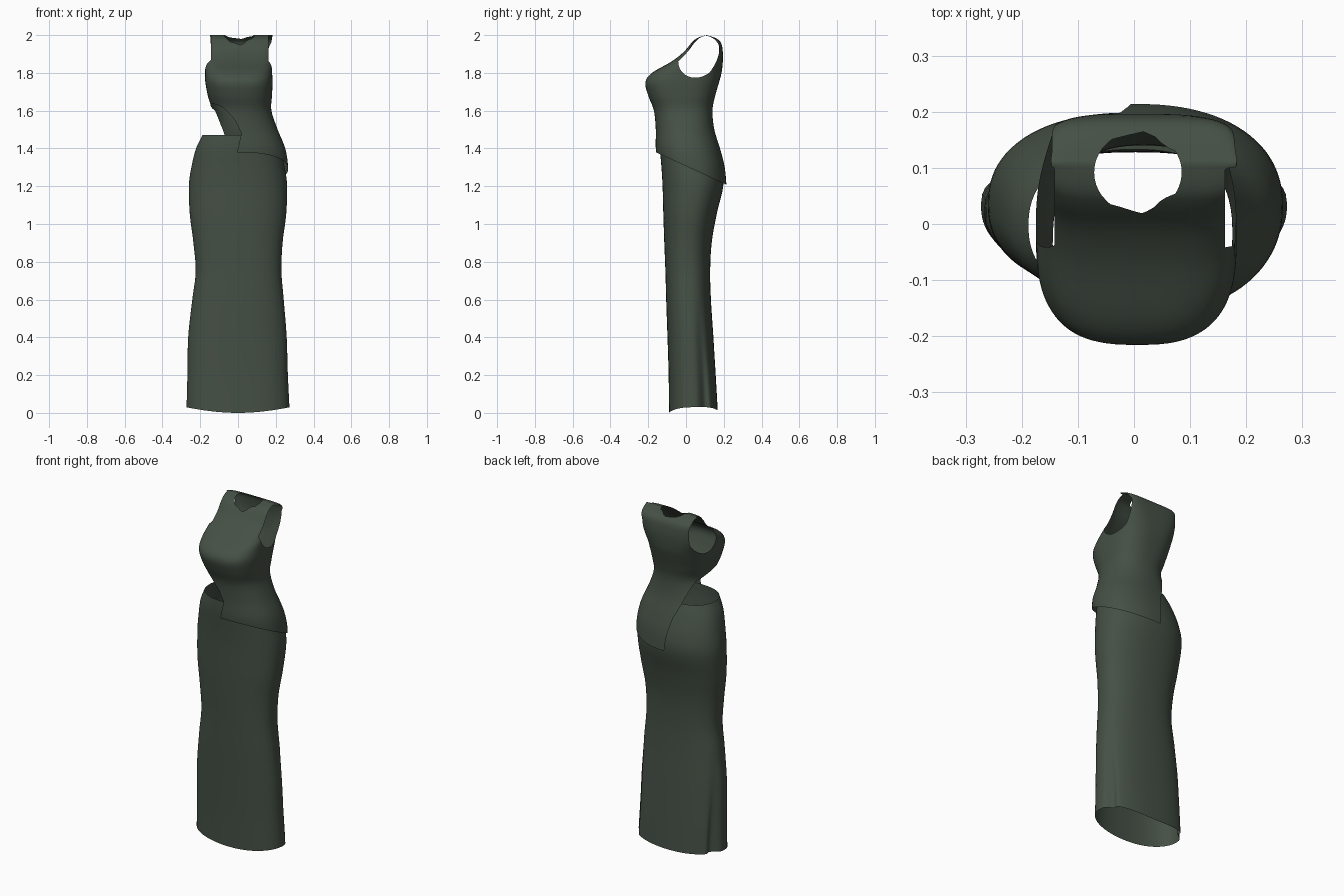
import bpy, bmesh, math

SEGMENTS = 96
STEPS = 5

if "Cube" in bpy.data.objects:
    bpy.data.objects.remove(bpy.data.objects["Cube"], do_unlink=True)

fabric = bpy.data.materials.new("dark_green_fabric")
fabric.use_nodes = True
GREEN = (0.06, 0.08, 0.06, 1)
fabric.diffuse_color = GREEN
bsdf = next(n for n in fabric.node_tree.nodes if n.type == "BSDF_PRINCIPLED")
bsdf.inputs["Base Color"].default_value = GREEN
bsdf.inputs["Roughness"].default_value = 0.8


def smooth_rows(rows):
    """Catmull-Rom interpolation between the cross-section rows."""
    out = []
    for i in range(len(rows) - 1):
        a, b, c, d = (rows[min(max(i + k, 0), len(rows) - 1)] for k in (-1, 0, 1, 2))
        for s in range(STEPS):
            t = s / STEPS
            out.append([q + t * ((r - p) / 2 + t * ((p - 2.5 * q + 2 * r - w / 2)
                        + t * (1.5 * (q - r) + (w - p) / 2)))
                        for p, q, r, w in zip(a, b, c, d)])
    out.append(list(rows[-1]))
    return out


def signed_power(value, power):
    return math.copysign(abs(value) ** power, value)


def loft(rows, shape=None):
    """Tube of rounded sections: z, centre x, half width, front y, back y, squareness."""
    bm = bmesh.new()
    rings = []
    for z, cx, half, front, back, square in smooth_rows(rows):
        ring = []
        for k in range(SEGMENTS):
            angle = math.tau * k / SEGMENTS
            x = cx + half * signed_power(math.cos(angle), 2 / square)
            y = (front + back) / 2 + (back - front) / 2 * signed_power(math.sin(angle), 2 / square)
            point = (x, y, z)
            ring.append(bm.verts.new(shape(point, angle) if shape else point))
        rings.append(ring)
    for low, high in zip(rings, rings[1:]):
        for k in range(SEGMENTS):
            n = (k + 1) % SEGMENTS
            bm.faces.new((low[k], low[n], high[n], high[k]))
    bmesh.ops.remove_doubles(bm, verts=bm.verts, dist=0.0002)
    return bm


def clip(bm, keep):
    """Cut the surface along keep(point) = 0 and drop the negative side."""
    value = {v: keep(*v.co) for v in bm.verts}
    seam = []
    for e in list(bm.edges):
        a, b = e.verts
        fa, fb = value[a], value[b]
        if (fa < 0) != (fb < 0):
            seam.append(bmesh.utils.edge_split(e, a, fa / (fa - fb))[1])
    bmesh.ops.connect_verts(bm, verts=seam)
    bmesh.ops.delete(bm, geom=[v for v, f in value.items() if f < 0], context="VERTS")
    bmesh.ops.remove_doubles(bm, verts=bm.verts, dist=0.0003)


def finish(bm, name):
    bmesh.ops.recalc_face_normals(bm, faces=bm.faces)
    for f in bm.faces:
        f.smooth = True
    mesh = bpy.data.meshes.new(name)
    bm.to_mesh(mesh)
    bm.free()
    mesh.materials.append(fabric)
    obj = bpy.data.objects.new(name, mesh)
    bpy.context.collection.objects.link(obj)


def along(table, z):
    """Piecewise linear lookup of x by height."""
    for (z0, x0), (z1, x1) in zip(table, table[1:]):
        if z <= z1:
            return x0 + (x1 - x0) * max(0, z - z0) / (z1 - z0)
    return table[-1][1]


# Skirt: long tube with a wavy hem and a soft fold at each lower side
def skirt_shape(point, angle):
    x, y, z = point
    low = max(0, 1 - z / 0.6)
    side = math.atan2(math.sin(angle), abs(math.cos(angle)))
    x *= 1 - 0.13 * low * math.exp(-((side - 0.4) / 0.2) ** 2)
    z += max(0, 1 - z / 0.3) * 0.03 * abs(math.cos(angle)) ** 1.5
    if y > 0:
        z += max(0, 1 - z / 0.3) * 0.012 * max(0, math.sin(angle))
    return x, y, z


skirt = loft([
    (0.0, 0, 0.273, -0.09, 0.168, 2.5),
    (0.2, -0.002, 0.266, -0.092, 0.157, 2.5),
    (0.4, -0.003, 0.261, -0.098, 0.145, 2.4),
    (0.6, 0, 0.242, -0.105, 0.132, 2.4),
    (0.75, 0.003, 0.227, -0.109, 0.128, 2.4),
    (0.9, 0, 0.236, -0.115, 0.136, 2.3),
    (1.05, 0, 0.255, -0.12, 0.162, 2.3),
    (1.2, 0, 0.26, -0.124, 0.197, 2.3),
    (1.3, 0, 0.247, -0.13, 0.19, 2.3),
    (1.4, 0, 0.222, -0.138, 0.16, 2.3),
    (1.47, 0, 0.188, -0.138, 0.133, 2.3),
], skirt_shape)
finish(skirt, "skirt")

# Bodice: fitted tube that closes along the shoulder line
bodice = loft([
    (1.18, 0.0, 0.262, -0.142, 0.216, 2.3),
    (1.3, 0.005, 0.26, -0.148, 0.205, 2.3),
    (1.4, 0.01, 0.24, -0.16, 0.18, 2.3),
    (1.5, 0.013, 0.197, -0.16, 0.15, 2.3),
    (1.6, 0.017, 0.16, -0.17, 0.14, 2.4),
    (1.68, 0.01, 0.17, -0.2, 0.155, 2.6),
    (1.75, 0.005, 0.178, -0.215, 0.175, 2.8),
    (1.8, 0.003, 0.178, -0.18, 0.188, 3),
    (1.86, 0.005, 0.178, -0.077, 0.195, 3.5),
    (1.91, 0.01, 0.175, -0.013, 0.195, 4),
    (1.96, 0.015, 0.17, 0.03, 0.185, 5),
    (1.985, 0.017, 0.168, 0.06, 0.155, 5),
    (2.0, 0.018, 0.165, 0.108, 0.108, 5),
])

# Slanted hem
clip(bodice, lambda x, y, z: z - (1.38 - (y + 0.16) * 0.46))

# Open waist on the right side
FRONT_EDGE = [(1.38, -0.005), (1.48, 0.018), (1.545, -0.012), (1.61, -0.07), (1.65, -0.14), (1.7, -0.3)]
BACK_EDGE = [(1.2, -0.005), (1.28, -0.012), (1.4, -0.04), (1.5, -0.085), (1.6, -0.14), (1.67, -0.3)]


def waist_opening(x, y, z):
    w = min(1, max(0, (y + 0.15) / 0.3))
    return x - (1 - w) * along(FRONT_EDGE, z) - w * along(BACK_EDGE, z)


clip(bodice, waist_opening)


# Armholes: tilted ovals through both sides, leaving the shoulder straps
def armhole(x, y, z):
    u = (y - 0.07 + z - 1.886) / math.sqrt(2)
    v = (y - 0.07 - z + 1.886) / math.sqrt(2)
    oval = math.hypot(u / 0.122, v / 0.1) - 1
    return max(oval * 0.1, 0.152 - abs(x - 0.01))


clip(bodice, armhole)

# Round neckline
clip(bodice, lambda x, y, z: max(math.hypot((x - 0.007) / 0.078, (y - 0.092) / 0.073) - 1, 1.85 - z))
finish(bodice, "bodice")
